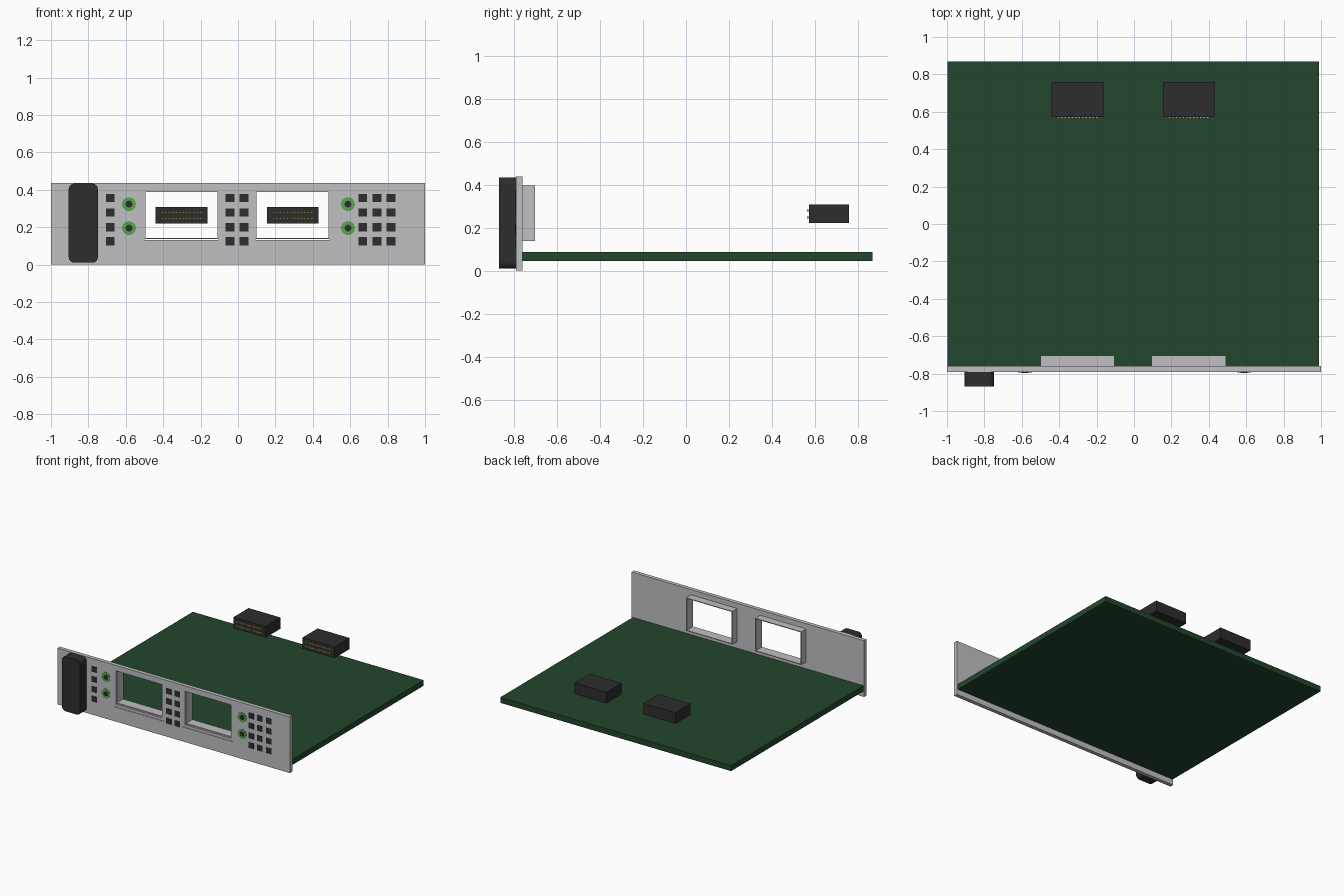
import bpy
import bmesh
from mathutils import Matrix, Vector

cube = bpy.data.objects.get("Cube")
if cube:
    bpy.data.objects.remove(cube, do_unlink=True)


def material(name, rgb):
    m = bpy.data.materials.new(name)
    m.use_nodes = True
    m.diffuse_color = (*rgb, 1)
    m.node_tree.nodes["Principled BSDF"].inputs["Base Color"].default_value = (*rgb, 1)
    return m


GREY = material("panel grey", (0.53, 0.53, 0.55))
BLACK = material("matte black", (0.026, 0.026, 0.026))
BOARD = material("board green", (0.016, 0.062, 0.026))
LIGHT = material("ring green", (0.10, 0.38, 0.07))
GOLD = material("pin gold", (0.58, 0.46, 0.14))


def finish(name, bm, mat):
    bmesh.ops.recalc_face_normals(bm, faces=bm.faces[:])
    mesh = bpy.data.meshes.new(name)
    bm.to_mesh(mesh)
    bm.free()
    mesh.materials.append(mat)
    obj = bpy.data.objects.new(name, mesh)
    bpy.context.collection.objects.link(obj)
    return obj


def add_box(bm, lo, hi):
    lo, hi = Vector(lo), Vector(hi)
    size = Matrix.Diagonal((*(hi - lo), 1))
    return bmesh.ops.create_cube(bm, size=1, matrix=Matrix.Translation((lo + hi) / 2) @ size)


def box(name, lo, hi, mat):
    bm = bmesh.new()
    add_box(bm, lo, hi)
    return finish(name, bm, mat)


def pierced_slab(name, xs, zs, holes, y0, y1, mat):
    """Upright slab divided at xs and zs, with the listed cells left open."""
    bm = bmesh.new()
    grid = [[bm.verts.new((x, y0, z)) for z in zs] for x in xs]
    for i in range(len(xs) - 1):
        for j in range(len(zs) - 1):
            if (i, j) not in holes:
                bm.faces.new((grid[i][j], grid[i + 1][j], grid[i + 1][j + 1], grid[i][j + 1]))
    made = bmesh.ops.extrude_face_region(bm, geom=bm.faces[:])["geom"]
    moved = [v for v in made if isinstance(v, bmesh.types.BMVert)]
    bmesh.ops.translate(bm, verts=moved, vec=(0, y1 - y0, 0))
    return finish(name, bm, mat)


def frame(name, cx, cz, half_x, half_z, wall, y0, y1):
    xs = [cx - half_x, cx - half_x + wall, cx + half_x - wall, cx + half_x]
    zs = [cz - half_z, cz - half_z + wall, cz + half_z - wall, cz + half_z]
    return pierced_slab(name, xs, zs, {(1, 1)}, y0, y1, GREY)


def disc(name, x, z, radius, sides, y0, y1, mat):
    bm = bmesh.new()
    turn = Matrix.Translation((x, (y0 + y1) / 2, z)) @ Matrix.Rotation(1.570796, 4, "X")
    bmesh.ops.create_cone(bm, cap_ends=True, segments=sides, radius1=radius,
                          radius2=radius, depth=y1 - y0, matrix=turn)
    return finish(name, bm, mat)


FRONT, BACK = -0.79, -0.76
WINDOWS = {"right": -0.302, "left": 0.292}
WIN_Z, WIN_HX, WIN_HZ = 0.264, 0.218, 0.152

# Circuit board
box("circuit_board", (-0.996, BACK, 0.044), (0.99, 0.868, 0.087), BOARD)

# Front panel with two openings
edges = [-1] + [c + s * WIN_HX for c in WINDOWS.values() for s in (-1, 1)] + [1]
pierced_slab("front_panel", edges, [0, WIN_Z - WIN_HZ, WIN_Z + WIN_HZ, 0.437],
             {(1, 1), (3, 1)}, FRONT, BACK, GREY)

for side, cx in WINDOWS.items():
    # Recessed window rim and the sleeve behind it
    frame(f"{side}_window_rim", cx, WIN_Z, WIN_HX, WIN_HZ, 0.02, FRONT + 0.004, BACK)
    frame(f"{side}_window_sleeve", cx, WIN_Z + 0.002, 0.199, 0.129, 0.006, BACK - 0.02, -0.703)

    # Rear connector body with two rows of pins
    box(f"{side}_connector", (cx - 0.138, 0.572, 0.221), (cx + 0.138, 0.758, 0.307), BLACK)
    bm = bmesh.new()
    for z in (0.248, 0.28):
        for i in range(12):
            x = cx + (i - 5.5) * 0.0186
            add_box(bm, (x - 0.006, 0.563, z - 0.005), (x + 0.006, 0.575, z + 0.005))
    finish(f"{side}_connector_pins", bm, GOLD)

# Handle with rounded corners
bm = bmesh.new()
add_box(bm, (-0.905, -0.87, 0.01), (-0.749, FRONT, 0.433))
corners = [e for e in bm.edges if abs(e.verts[0].co.y - e.verts[1].co.y) > 0.01]
bmesh.ops.bevel(bm, geom=corners, offset=0.03, segments=4, profile=0.5, affect="EDGES")
finish("handle", bm, BLACK)

# Square vents in columns
bm = bmesh.new()
for x in (-0.682, -0.043, 0.032, 0.666, 0.743, 0.818):
    for z in (0.125, 0.2, 0.278, 0.356):
        add_box(bm, (x - 0.023, FRONT - 0.002, z - 0.022), (x + 0.023, FRONT + 0.004, z + 0.022))
finish("vents", bm, BLACK)

# Indicator rings with dark centres
for side, x in (("right", -0.583), ("left", 0.588)):
    for level, z in (("lower", 0.195), ("upper", 0.323)):
        disc(f"{side}_{level}_ring", x, z, 0.037, 24, FRONT - 0.003, FRONT + 0.004, LIGHT)
        disc(f"{side}_{level}_ring_centre", x, z, 0.019, 8, FRONT - 0.006, FRONT, BLACK)
